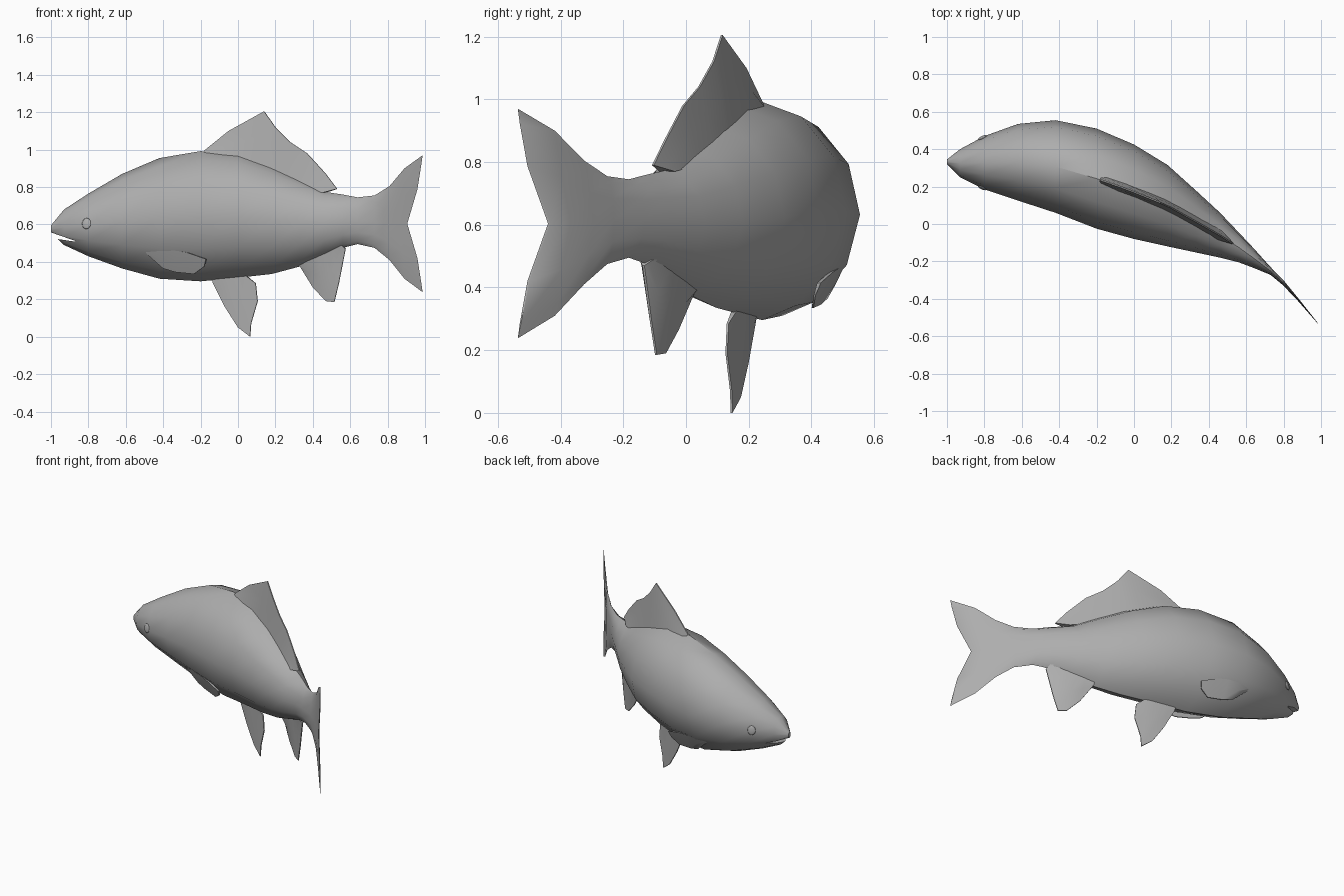
import bpy, bmesh, math
from mathutils import Vector

if "Cube" in bpy.data.objects:
    bpy.data.objects.remove(bpy.data.objects["Cube"])

grey = bpy.data.materials.new("fish_grey")
grey.diffuse_color = (0.42, 0.42, 0.42, 1)
grey.use_nodes = True
grey.node_tree.nodes["Principled BSDF"].inputs["Base Color"].default_value = grey.diffuse_color

# Body stations: x, back height, belly height, left (+y) edge, right (-y) edge
BODY = [(-1.0, .595, .555, .345, .32), (-.93, .68, .49, .40, .25),
        (-.8, .765, .43, .47, .185), (-.62, .87, .365, .535, .125),
        (-.42, .955, .31, .555, .06), (-.2, .992, .296, .51, -.025),
        (0, .975, .315, .425, -.08), (.18, .91, .335, .315, -.12),
        (.33, .84, .375, .18, -.152), (.46, .775, .43, .06, -.18),
        (.56, .76, .475, -.045, -.205), (.64, .745, .495, -.13, -.235),
        (.73, .755, .475, -.23, -.272)]
# Tail stations: x at middle, backward sweep at tips, top, bottom, half thickness
TAIL = [(.795, .015, .805, .41, .015), (.855, .035, .90, .31, .009),
        (.905, .082, .97, .238, .004)]
SPINE = [(b[0], (b[3] + b[4]) / 2) for b in BODY] + [(.81, -.325), (.9, -.43), (.99, -.54)]
SIDES = 12


def interp(table, x):
    """Piecewise linear lookup in rows whose first entry is x."""
    x = min(max(x, table[0][0]), table[-1][0])
    for a, b in zip(table, table[1:]):
        if x <= b[0]:
            t = (x - a[0]) / (b[0] - a[0])
            return [p + (q - p) * t for p, q in zip(a, b)]


def spine_y(x):
    return interp(SPINE, x)[1]


def bulge(c, s):
    """Section width, a little slimmer on the belly."""
    return math.copysign(abs(c) ** (1.1 if s > 0 else 1.3), c)


def body_side(x, z):
    """Half width of the body at a given x and height."""
    _, top, bot, left, right = interp(BODY, x)
    s = max(-1, min(1, (2 * z - top - bot) / (top - bot)))
    return (left - right) / 2 * bulge(math.sqrt(1 - s * s), s)


def finish(obj, angle=40):
    obj.data.materials.clear()
    obj.data.materials.append(grey)
    bpy.ops.object.select_all(action='DESELECT')
    obj.select_set(True)
    bpy.context.view_layer.objects.active = obj
    bpy.ops.object.shade_smooth_by_angle(angle=math.radians(angle))


def loft(name, rings):
    """Skin closed rings and cap both ends."""
    bm = bmesh.new()
    rows = [[bm.verts.new(p) for p in ring] for ring in rings]
    n = len(rows[0])
    for a, b in zip(rows, rows[1:]):
        for i in range(n):
            j = (i + 1) % n
            bm.faces.new((a[i], a[j], b[j], b[i]))
    bm.faces.new(rows[0])
    # end cap as strips so that a forked end stays clean
    last = rows[-1]
    for i in range(n // 2 - 1):
        bm.faces.new((last[i], last[i + 1], last[n - 2 - i], last[n - 1 - i]))
    bmesh.ops.recalc_face_normals(bm, faces=bm.faces)
    mesh = bpy.data.meshes.new(name)
    bm.to_mesh(mesh)
    bm.free()
    obj = bpy.data.objects.new(name, mesh)
    bpy.context.collection.objects.link(obj)
    return obj


def fin(name, base, edge, thick, y_of=lambda x, z: spine_y(x)):
    """Tapered blade between a base line and an outer edge, in x and z."""
    rings = []
    for (bx, bz), (ex, ez) in zip(base, edge):
        ring = []
        for side in (1, -1):
            for t in ((0, .5, 1) if side > 0 else (1, .5, 0)):
                x, z = bx + (ex - bx) * t, bz + (ez - bz) * t
                half = thick * (1 - t) + .003
                ring.append((x + side * half * .4, y_of(x, z) + side * half, z))
        rings.append(ring)
    finish(loft(name, rings), 50)


# Body and forked tail in one skin
rings = []
for x, top, bot, left, right in BODY:
    ring = []
    for i in range(SIDES):
        a = math.tau * (i + .0) / SIDES
        s, c = math.cos(a), math.sin(a)
        ring.append((x, (left + right) / 2 + (left - right) / 2 * bulge(c, s),
                     (top + bot) / 2 + (top - bot) / 2 * s))
    rings.append(ring)
for x0, sweep, top, bot, half in TAIL:
    ring = []
    for i in range(SIDES):
        a = math.tau * i / SIDES
        s, c = math.cos(a), math.sin(a)
        x = x0 + sweep * abs(s) ** .6
        ring.append((x, spine_y(x) + half * c, (top + bot) / 2 + (top - bot) / 2 * s))
    rings.append(ring)
# start the rings one step off the top so the end cap strips run across the thin tail
rings = [r[1:] + r[:1] for r in rings]
body = loft("body", rings)

# Mouth slit cut into the snout
cutter = loft("mouth_cutter", [[(-1.03, y, .568), (-1.03, y, .532), (-.87, y, .508), (-.87, y, .512)]
                               for y in (0, .7)])
cut = body.modifiers.new("mouth", 'BOOLEAN')
cut.operation = 'DIFFERENCE'
cut.solver = 'EXACT'
cut.object = cutter
bpy.context.view_layer.objects.active = body
bpy.ops.object.modifier_apply(modifier="mouth")
bpy.data.objects.remove(cutter)
finish(body)

# Fins along the middle line
fin("dorsal_fin",
    [(-.19, .96), (-.07, .96), (.08, .92), (.16, .89), (.24, .85), (.32, .81), (.40, .78), (.46, .77)],
    [(-.18, .995), (-.05, 1.10), (.14, 1.205), (.20, 1.12), (.28, 1.04), (.37, .98), (.47, .87), (.53, .79)],
    .022)
fin("anal_fin",
    [(.32, .40), (.38, .42), (.43, .45), (.47, .47), (.51, .485), (.56, .49)],
    [(.335, .37), (.40, .265), (.47, .19), (.515, .185), (.54, .29), (.575, .47)],
    .02)
fin("pelvic_fin",
    [(-.14, .33), (-.10, .33), (-.06, .33), (-.02, .33), (.0, .33), (.02, .33), (.04, .33)],
    [(-.135, .29), (-.07, .16), (0, .05), (.065, .0), (.07, .07), (.105, .19), (.095, .285)],
    .006)

# Paired side fins and eyes
for name, side in (("left", 1), ("right", -1)):
    fin(name + "_pectoral_fin",
        [(-.49, .452), (-.42, .458), (-.335, .46), (-.27, .45), (-.17, .415)],
        [(-.485, .44), (-.40, .365), (-.335, .345), (-.235, .335), (-.18, .375)],
        .003,
        lambda x, z: spine_y(x) + side * (body_side(x, z * .5 + .2) + .008 + max(0, x + .45) * .03))

    normal = Vector((-.45, 1, .15)) if side > 0 else Vector((-.38, -1, .15))
    where = Vector((-.81, spine_y(-.81) + side * (body_side(-.81, .605) - .002), .605))
    bpy.ops.mesh.primitive_uv_sphere_add(segments=12, ring_count=6, radius=.03, location=where)
    eye = bpy.context.object
    eye.name = name + "_eye"
    eye.scale = (.85, 1, .25)
    eye.rotation_euler = normal.to_track_quat('Z', 'Y').to_euler()
    finish(eye)
